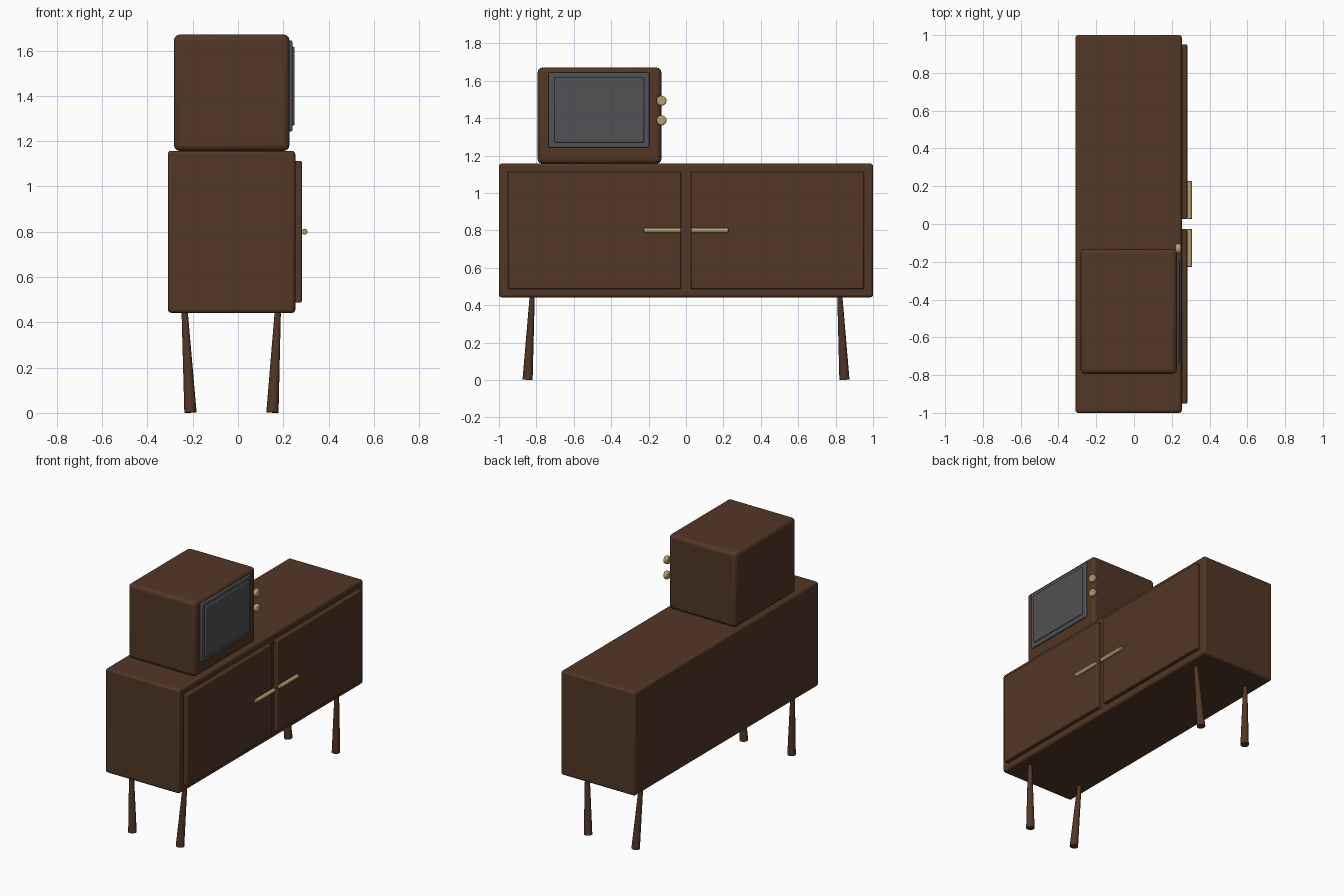
import bpy, math
from mathutils import Vector

if "Cube" in bpy.data.objects:
    bpy.data.objects.remove(bpy.data.objects["Cube"])


def material(name, rgb):
    m = bpy.data.materials.new(name)
    m.diffuse_color = (*rgb, 1)
    m.use_nodes = True
    m.node_tree.nodes["Principled BSDF"].inputs["Base Color"].default_value = m.diffuse_color
    return m


WOOD = material("dark walnut", (0.085, 0.038, 0.019))
GLASS = material("grey screen", (0.085, 0.085, 0.092))
BRASS = material("brass", (0.46, 0.36, 0.15))


def finish(ob, name, mat, bevel=0, segments=3):
    ob.name = name
    ob.data.materials.append(mat)
    if bevel:
        b = ob.modifiers.new("bevel", "BEVEL")
        b.width, b.segments = bevel, segments
        b.limit_method = "ANGLE"
    bpy.ops.object.shade_smooth_by_angle(angle=math.radians(35))
    return ob


def box(name, lo, hi, mat, bevel):
    lo, hi = Vector(lo), Vector(hi)
    bpy.ops.mesh.primitive_cube_add(size=1, location=(lo + hi) / 2)
    ob = bpy.context.object
    ob.scale = hi - lo
    bpy.ops.object.transform_apply(location=False, rotation=False, scale=True)
    return finish(ob, name, mat, bevel)


def rod(name, a, b, r1, r2, mat, bevel=0, sides=16):
    a, b = Vector(a), Vector(b)
    bpy.ops.mesh.primitive_cone_add(vertices=sides, radius1=r1, radius2=r2,
                                    depth=(b - a).length, location=(a + b) / 2)
    ob = bpy.context.object
    ob.rotation_euler = (b - a).to_track_quat("Z", "Y").to_euler()
    return finish(ob, name, mat, bevel, 2)


# cabinet body
box("cabinet", (-0.31, -1, 0.442), (0.253, 1, 1.157), WOOD, 0.014)

# doors, handles and legs, mirrored along the length
for side, s in (("left", -1), ("right", 1)):
    y0, y1 = sorted((s * 0.027, s * 0.951))
    box(side + "_door", (0.24, y0, 0.487), (0.282, y1, 1.113), WOOD, 0.007)
    rod(side + "_handle", (0.294, s * 0.027, 0.80), (0.294, s * 0.227, 0.80),
        0.013, 0.013, BRASS, 0.003)
    for end, xb, xt in (("front", 0.152, 0.176), ("back", -0.21, -0.236)):
        rod(f"{side}_{end}_leg", (xb, s * 0.847, 0.002), (xt, s * 0.822, 0.455),
            0.027, 0.0135, WOOD)

# television case, screen surround and raised screen
box("television_case", (-0.283, -0.793, 1.157), (0.227, -0.132, 1.67), WOOD, 0.024)
box("screen_surround", (0.20, -0.736, 1.243), (0.24, -0.196, 1.645), GLASS, 0.006)
box("screen", (0.22, -0.704, 1.27), (0.25, -0.224, 1.617), GLASS, 0.006)

# tuning knobs on the edge of the case
for name, z in (("upper_knob", 1.493), ("lower_knob", 1.388)):
    rod(name, (0.221, -0.131, z), (0.249, -0.131, z), 0.027, 0.027, BRASS, 0.007)
